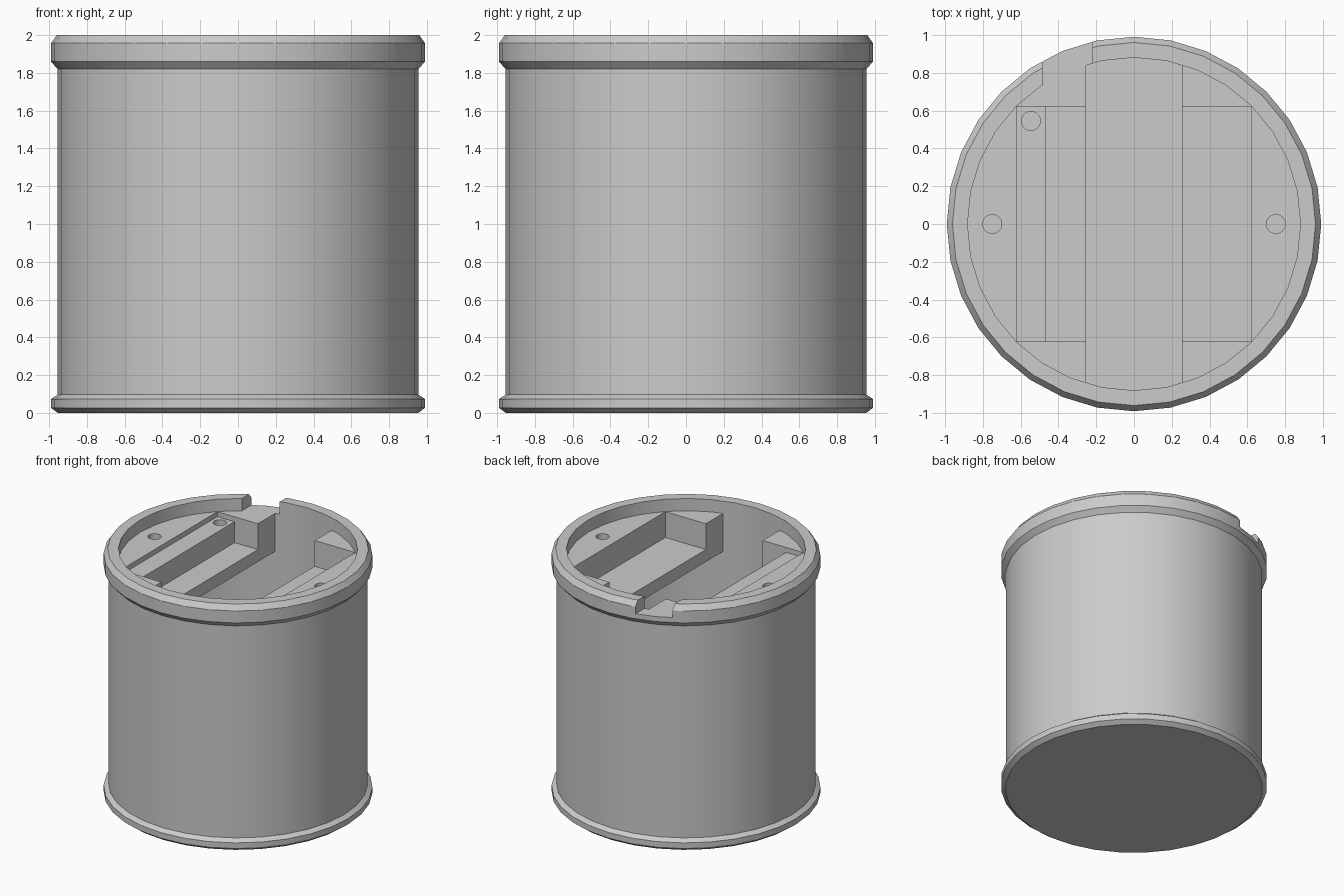
import bpy
import bmesh
from math import cos, sin, pi, radians

cube = bpy.data.objects.get("Cube")
if cube:
    bpy.data.objects.remove(cube, do_unlink=True)

SIDES = 32
BORE = 0.88      # inner radius of the can
DECK = 1.9       # top of the insert
LEDGE = 1.69     # floor of the side pockets
UNDER = 1.59     # underside of the insert
SLOT = 0.255     # half width of the central slot
POCKET = 0.62    # half size of the square pocket

grey = bpy.data.materials.new("plain grey")
grey.use_nodes = True
grey.diffuse_color = (0.6, 0.6, 0.6, 1)
grey.node_tree.nodes["Principled BSDF"].inputs["Base Color"].default_value = (0.6, 0.6, 0.6, 1)


def make_object(name, bm):
    bmesh.ops.recalc_face_normals(bm, faces=bm.faces)
    mesh = bpy.data.meshes.new(name)
    bm.to_mesh(mesh)
    bm.free()
    mesh.materials.append(grey)
    obj = bpy.data.objects.new(name, mesh)
    bpy.context.collection.objects.link(obj)
    return obj


def lathe(name, profile, sides=SIDES, centre=(0, 0)):
    """Turn (radius, height) points about z and cap both ends."""
    bm = bmesh.new()
    rings = []
    for r, z in profile:
        angles = [2 * pi * i / sides for i in range(sides)]
        rings.append([bm.verts.new((centre[0] + r * cos(a), centre[1] + r * sin(a), z)) for a in angles])
    for low, high in zip(rings, rings[1:]):
        for i in range(sides):
            j = (i + 1) % sides
            bm.faces.new((low[i], low[j], high[j], high[i]))
    bm.faces.new(rings[0])
    bm.faces.new(rings[-1])
    return make_object(name, bm)


def box(name, x0, x1, y0, y1, z0, z1):
    bm = bmesh.new()
    bmesh.ops.create_cube(bm, size=1)
    for v in bm.verts:
        v.co.x = x1 if v.co.x > 0 else x0
        v.co.y = y1 if v.co.y > 0 else y0
        v.co.z = z1 if v.co.z > 0 else z0
    return make_object(name, bm)


def select_only(obj):
    bpy.ops.object.select_all(action='DESELECT')
    obj.select_set(True)
    bpy.context.view_layer.objects.active = obj


def carve(target, cutter):
    cutter.hide_render = True
    mod = target.modifiers.new("carve", 'BOOLEAN')
    mod.operation = 'DIFFERENCE'
    mod.solver = 'EXACT'
    mod.object = cutter
    select_only(target)
    bpy.ops.object.modifier_apply(modifier=mod.name)
    bpy.data.objects.remove(cutter, do_unlink=True)


# Hollow can: base ring, straight wall, flared rim, bore and inner floor
can = lathe("can_body", [
    (0.955, 0), (0.99, 0.027), (0.99, 0.073), (0.955, 0.097),
    (0.955, 1.82), (0.99, 1.86), (0.99, 1.957), (0.96, 2),
    (BORE, 2), (BORE, 0.1)])
# Notch through the back of the rim
carve(can, box("notch_cutter", -0.48, -0.22, 0.6, 1.2, DECK, 2.2))

# Insert deck, split by the central slot
insert = lathe("insert_deck", [(BORE, UNDER), (BORE, DECK)])
carve(insert, box("slot_cutter", -SLOT, SLOT, -1.2, 1.2, 1.4, 2.2))

# Side pockets, with a shallow step on one side
carve(insert, box("pocket_cutter", 0, POCKET, -POCKET, POCKET, LEDGE, 2.2))
carve(insert, box("pocket_cutter", -0.465, 0, -POCKET, POCKET, LEDGE, 2.2))
carve(insert, box("step_cutter", -POCKET, -0.4, -POCKET, POCKET, 1.86, 2.2))

# Screw holes
for centre in ((-0.75, 0), (0.75, 0), (-0.545, 0.545)):
    carve(insert, lathe("hole_cutter", [(0.05, 1.7), (0.05, 2.2)], 24, centre))

for obj in (can, insert):
    select_only(obj)
    bpy.ops.object.shade_smooth_by_angle(angle=radians(30))
